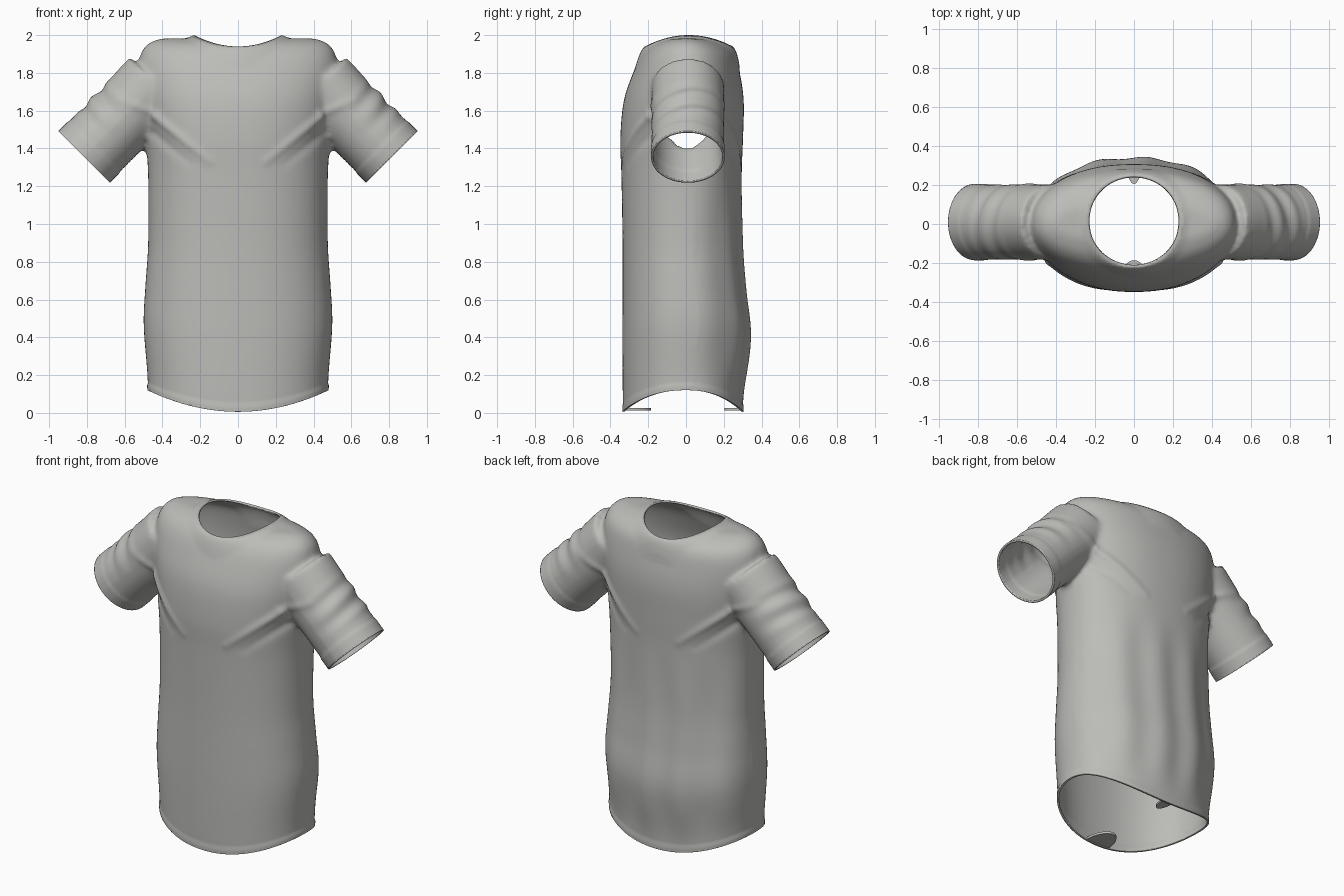
import bpy, bmesh, math
from mathutils import Vector

if "Cube" in bpy.data.objects:
    bpy.data.objects.remove(bpy.data.objects["Cube"], do_unlink=True)

fabric = bpy.data.materials.new("grey fabric")
fabric.use_nodes = True
GREY = (0.5, 0.5, 0.48, 1)
fabric.diffuse_color = GREY
fabric.node_tree.nodes["Principled BSDF"].inputs["Base Color"].default_value = GREY


def catmull(rows, steps):
    """Smoothly resample a list of equal-length rows."""
    out = []
    for i in range(len(rows) - 1):
        p0, p1, p2, p3 = (Vector(rows[min(max(i + k, 0), len(rows) - 1)]) for k in (-1, 0, 1, 2))
        for s in range(steps):
            t = s / steps
            out.append(p1 + (p2 - p0) * t / 2 + (2 * p0 - 5 * p1 + 4 * p2 - p3) * t * t / 2
                       + (3 * p1 - p0 - 3 * p2 + p3) * t ** 3 / 2)
    return out + [Vector(rows[-1])]


def loft(bm, rings):
    """Closed solid through a list of point rings."""
    loops = [[bm.verts.new(p) for p in ring] for ring in rings]
    n = len(loops[0])
    for a, b in zip(loops, loops[1:]):
        for i in range(n):
            j = (i + 1) % n
            bm.faces.new((a[i], a[j], b[j], b[i]))
    bm.faces.new(loops[0][::-1])
    bm.faces.new(loops[-1])


def spow(v, e):
    return math.copysign(abs(v) ** e, v)


def smoothstep(a, b, v):
    t = min(max((v - a) / (b - a), 0), 1)
    return t * t * (3 - 2 * t)


ANGLES = [math.tau * i / 64 for i in range(64)]
S = math.sqrt(0.5)
AXIS = Vector((S, 0, -S))            # left sleeve direction
CUFF = Vector((0.815, 0.01, 1.355))  # left sleeve end centre

# Torso solid: height, half width, front depth, back depth
sections = [(-0.1, .475, .33, .30), (.1, .48, .335, .305), (.4, .50, .337, .34),
            (.65, .49, .336, .315), (.9, .476, .336, .297), (1.25, .476, .342, .295),
            (1.45, .49, .348, .302), (1.65, .515, .33, .306), (1.8, .53, .28, .285),
            (1.9, .515, .23, .255), (1.955, .475, .17, .19), (1.982, .41, .09, .1)]
bm = bmesh.new()
rings = []
for z, w, front, back in catmull(sections, 5):
    rings.append([(w * spow(math.cos(a), .9),
                   (back if math.sin(a) > 0 else front) * spow(math.sin(a), .9), z) for a in ANGLES])
loft(bm, rings)

# Sleeve solids, running past the cuff so they can be trimmed
for side in (1, -1):
    rings = []
    for k in range(12):
        c = CUFF + AXIS * (0.06 - 0.055 * k)
        r = 0.19 + 0.012 * smoothstep(6, 11, k)
        rings.append([(side * (c.x + S * r * math.cos(a)), c.y + 0.192 * math.sin(a),
                       c.z + S * r * math.cos(a)) for a in ANGLES])
    loft(bm, rings)
bmesh.ops.recalc_face_normals(bm, faces=bm.faces)

mesh = bpy.data.meshes.new("shirt_body")
bm.to_mesh(mesh)
bm.free()
shirt = bpy.data.objects.new("shirt_body", mesh)
bpy.context.collection.objects.link(shirt)
bpy.context.view_layer.objects.active = shirt
shirt.select_set(True)

# Fuse torso and sleeves into one soft skin
remesh = shirt.modifiers.new("fuse", 'REMESH')
remesh.mode = 'VOXEL'
remesh.voxel_size = 0.014
relax = shirt.modifiers.new("relax", 'SMOOTH')
relax.factor = 0.5
relax.iterations = 12
for name in ("fuse", "relax"):
    bpy.ops.object.modifier_apply(modifier=name)

bm = bmesh.new()
bm.from_mesh(shirt.data)


def trim(point, normal, test):
    faces = [f for f in bm.faces if all(test(v.co) for v in f.verts)]
    geom = set(faces)
    for f in faces:
        geom.update(f.verts)
        geom.update(f.edges)
    bmesh.ops.bisect_plane(bm, geom=list(geom), plane_co=point, plane_no=normal,
                           clear_outer=True, dist=1e-4)


# Open the hem and the two cuffs
trim((0, 0, 0.006), (0, 0, -1), lambda c: c.z < 0.3)
for side in (1, -1):
    trim((side * CUFF.x, 0, CUFF.z), (side * S, 0, -S), lambda c: c.x * side > 0.56 and c.z > 1.05)

# Open the neck and round its edge
NECK, NECK_R = Vector((0, 0.015, 0)), 0.232


def neck_polar(co):
    d = co - NECK
    return math.hypot(d.x, d.y), math.atan2(d.y, d.x)


bmesh.ops.delete(bm, geom=[v for v in bm.verts if v.co.z > 1.6 and neck_polar(v.co)[0] < NECK_R],
                 context='VERTS')
for v in bm.verts:
    if v.is_boundary and v.co.z > 1.8:
        r, a = neck_polar(v.co)
        v.co.x, v.co.y = NECK.x + NECK_R * math.cos(a), NECK.y + NECK_R * math.sin(a)
bm.normal_update()


def crease(co, a, b, width):
    """Soft ridge along a segment in the front plane."""
    a, b = Vector(a), Vector(b)
    p = Vector((abs(co.x), co.z))
    t = min(max((p - a).dot(b - a) / (b - a).length_squared, 0), 1)
    return math.exp(-((p - a.lerp(b, t)).length / width) ** 2) * (1 - 0.7 * t)


# Folds, raised bands and the collar, sculpted by rule
offsets = {}
for v in bm.verts:
    co = v.co
    along = (Vector((abs(co.x), co.y, co.z)) - CUFF).dot(AXIS)
    amount = 0
    if abs(co.x) > 0.56 and co.z > 1.1:
        amount += 0.004 * smoothstep(-.085, -.07, -abs(along))          # cuff band
        top = smoothstep(-.05, .2, (abs(co.x) - CUFF.x + co.z - CUFF.z) * S)
        fold = math.sin(along * 48 + co.y * 9 + (1 if co.x < 0 else 2.5))
        amount += 0.008 * fold * top * smoothstep(-.42, -.3, along) * smoothstep(-.1, -.2, along)
    elif co.z < 0.05:
        amount += 0.004 * smoothstep(.05, .038, co.z)                   # hem band
    if 1.2 < co.z < 1.75:
        amount += 0.014 * crease(co, (.43, 1.56), (.15, 1.33), .022)
        amount -= 0.010 * crease(co, (.45, 1.48), (.25, 1.32), .025)
        amount += 0.010 * crease(co, (.44, 1.58), (.62, 1.66), .022)
    if co.y > 0.05 and co.z < 1.3:                                      # long back folds
        amount += 0.006 * math.sin(co.x * 26) * smoothstep(1.3, .9, co.z) * smoothstep(0, .3, co.z)
    offsets[v] = v.normal * amount
for v, d in offsets.items():
    v.co += d
    r, a = neck_polar(v.co)
    if v.co.z > 1.8 and r < 0.29:
        t = (1 - max(r - NECK_R, 0) / (0.29 - NECK_R)) ** 1.5
        rim = 1.94 + 0.06 * math.cos(a) ** 2
        v.co.z += (rim - v.co.z) * t
    # Hem sweeps up toward the side seams
    v.co.z += 0.115 * (min(abs(v.co.x), .5) / 0.48) ** 2 * max(0, 1 - v.co.z / 0.9)

bm.to_mesh(shirt.data)
bm.free()

# Cloth thickness
cloth = shirt.modifiers.new("cloth", 'SOLIDIFY')
cloth.thickness = 0.012
cloth.offset = -1
shirt.data.materials.clear()
shirt.data.materials.append(fabric)
bpy.ops.object.shade_smooth_by_angle(angle=math.radians(50))


# Small turned-in flaps inside the hem, front and back
def hem_flap(name, y, depth, half_width):
    fb = bmesh.new()
    pts = [(half_width * math.cos(math.pi * i / 16), y + depth * math.sin(math.pi * i / 16), 0.012)
           for i in range(17)]
    face = fb.faces.new([fb.verts.new(p) for p in pts])
    top = bmesh.ops.extrude_face_region(fb, geom=[face])["geom"]
    bmesh.ops.translate(fb, vec=(0, 0, 0.014), verts=[g for g in top if isinstance(g, bmesh.types.BMVert)])
    bmesh.ops.recalc_face_normals(fb, faces=fb.faces)
    me = bpy.data.meshes.new(name)
    fb.to_mesh(me)
    fb.free()
    me.materials.append(fabric)
    bpy.context.collection.objects.link(bpy.data.objects.new(name, me))


hem_flap("front_hem_flap", -0.325, 0.14, 0.08)
hem_flap("back_hem_flap", 0.295, -0.09, 0.035)
